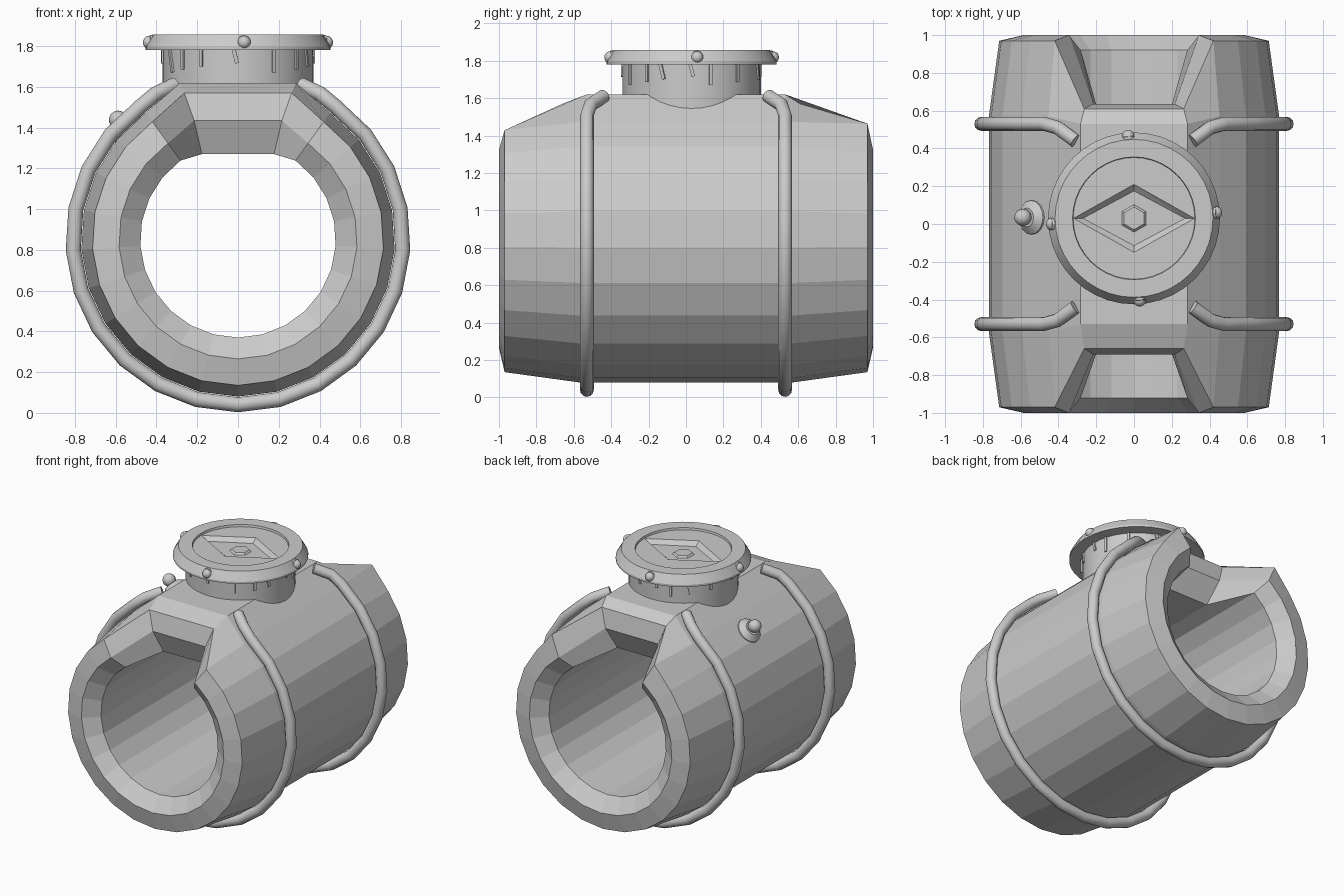
import bpy, bmesh, math
from mathutils import Vector, Matrix

if "Cube" in bpy.data.objects:
    bpy.data.objects.remove(bpy.data.objects["Cube"])

CZ = 0.85          # height of the pipe axis
STEP = math.radians(14.4)
CAP_Y = 0.03

grey = bpy.data.materials.new("grey")
grey.diffuse_color = (0.6, 0.6, 0.6, 1)
grey.use_nodes = True
grey.node_tree.nodes["Principled BSDF"].inputs["Base Color"].default_value = grey.diffuse_color


def finish(name, bm, smooth=None):
    bmesh.ops.recalc_face_normals(bm, faces=bm.faces)
    me = bpy.data.meshes.new(name)
    bm.to_mesh(me)
    bm.free()
    ob = bpy.data.objects.new(name, me)
    bpy.context.collection.objects.link(ob)
    me.materials.append(grey)
    if smooth:
        bpy.ops.object.select_all(action='DESELECT')
        ob.select_set(True)
        bpy.context.view_layer.objects.active = ob
        bpy.ops.object.shade_smooth_by_angle(angle=math.radians(smooth))
    return ob


def lathe(name, profile, n, matrix, smooth=30):
    """Revolve (radius, height) points about z; radius 0 makes a pole."""
    bm = bmesh.new()
    rings = []
    for r, h in profile:
        if r == 0:
            rings.append([bm.verts.new(matrix @ Vector((0, 0, h)))] * n)
        else:
            rings.append([bm.verts.new(matrix @ Vector((r * math.cos(2 * math.pi * i / n),
                          r * math.sin(2 * math.pi * i / n), h))) for i in range(n)])
    for a, b in zip(rings, rings[1:]):
        for i in range(n):
            j = (i + 1) % n
            bm.faces.new(list(dict.fromkeys((a[i], a[j], b[j], b[i]))))
    return finish(name, bm, smooth)


def facing(pos, direction):
    q = Vector(direction).to_track_quat('Z', 'Y')
    return Matrix.Translation(pos) @ q.to_matrix().to_4x4()


# pipe body: 25-sided ring with a flat deck and set-back notches at the top
bm = bmesh.new()
loops = []
rad = (0.48, 0.585, 0.715, 0.77)
for k in [k for k in range(25) if k not in (12, 13)]:
    a = k * STEP
    deck = k in (11, 14)
    loop = []
    for end in (-1, 1):
        if deck:
            ys = (0.62, 0.69, 0.66, 0.53) if end < 0 else (0.55, 0.635, 0.61, 0.53)
            zs = (1.27, 1.435, 1.57, 1.62)
        else:
            ys = (0.92, 1.0, 0.97, 0.57)
            zs = [CZ - r * math.cos(a) for r in rad]
        pts = []
        for i in range(4):
            z = zs[i]
            if k in (10, 15) and end > 0 and i == 2:
                z += 0.035
            pts.append(bm.verts.new((rad[i] * math.sin(a), end * ys[i], z)))
        loop += pts if end < 0 else pts[::-1]
    loops.append(loop)
for i in range(len(loops)):
    a, b = loops[i], loops[(i + 1) % len(loops)]
    for j in range(8):
        m = (j + 1) % 8
        bm.faces.new((a[j], b[j], b[m], a[m]))
finish("pipe_body", bm)

# hoops around the pipe, with ends bent inwards near the neck
for s, name in ((-1, "front_hoop"), (1, "back_hoop")):
    right = [(0.81 * math.sin(k * STEP), 0.53, CZ - 0.81 * math.cos(k * STEP)) for k in range(11)]
    right += [(0.405, 0.51, 1.565), (0.31, 0.44, 1.61)]
    path = [(-x, y, z) for x, y, z in right[:0:-1]] + right
    path = [Vector((x, y * s, z)) for x, y, z in path]
    bm = bmesh.new()
    prev = None
    N = 12
    for i, p in enumerate(path):
        t = (path[min(i + 1, len(path) - 1)] - path[max(i - 1, 0)]).normalized()
        out = Vector((p.x, 0, p.z - CZ))
        u = (out - t * out.dot(t)).normalized()
        v = t.cross(u)
        ring = [bm.verts.new(p + 0.037 * (u * math.cos(2 * math.pi * j / N)
                + v * math.sin(2 * math.pi * j / N))) for j in range(N)]
        if prev:
            for j in range(N):
                m = (j + 1) % N
                bm.faces.new((prev[j], prev[m], ring[m], ring[j]))
        if i in (0, len(path) - 1):
            bm.faces.new(ring)
        prev = ring
    finish(name, bm, 35)

# neck
base = Matrix.Translation((0, CAP_Y, 0))
lathe("neck", [(0, 1.5), (0.37, 1.5), (0.37, 1.79), (0, 1.79)], 40, base)

# thin drip ridges on the neck
bm = bmesh.new()
for i in range(16):
    a = 2 * math.pi * (i + 0.3 * math.sin(i * 5)) / 16
    length = 0.07 + 0.03 * (i * 7 % 4) / 2
    m = (base @ Matrix.Rotation(a, 4, 'Z') @ Matrix.Translation((0.37, 0, 1.785 - length / 2))
         @ Matrix.Rotation(0.25 * (i % 3 == 0), 4, 'X') @ Matrix.Diagonal((0.016, 0.018, length, 1)))
    bmesh.ops.create_cube(bm, size=1, matrix=m)
finish("neck_drips", bm)

# cap with dished top
cap = lathe("cap", [(0, 1.78), (0.455, 1.78), (0.455, 1.795), (0.418, 1.857), (0.325, 1.857),
                    (0.322, 1.842), (0, 1.842)], 40, base)

# diamond recess cut into the cap
bm = bmesh.new()
rings = []
for w, d, z in ((0.27, 0.145, 1.812), (0.32, 0.18, 1.842), (0.32, 0.18, 1.90)):
    rings.append([bm.verts.new((x, y + CAP_Y, z)) for x, y in ((w, 0), (0, d), (-w, 0), (0, -d))])
for a, b in zip(rings, rings[1:]):
    for i in range(4):
        bm.faces.new((a[i], a[(i + 1) % 4], b[(i + 1) % 4], b[i]))
bm.faces.new(rings[0][::-1])
bm.faces.new(rings[-1])
cutter = finish("diamond_cutter", bm)
cutter.hide_render = True
mod = cap.modifiers.new("diamond", 'BOOLEAN')
mod.operation = 'DIFFERENCE'
mod.solver = 'EXACT'
mod.object = cutter
bpy.ops.object.select_all(action='DESELECT')
cap.select_set(True)
bpy.context.view_layer.objects.active = cap
# apply the cut before smooth-by-angle data is used elsewhere
bpy.ops.object.modifier_apply(modifier=mod.name)
bpy.data.objects.remove(cutter)

# small stud in the diamond
lathe("diamond_stud", [(0, 1.80), (0.085, 1.80), (0.06, 1.825), (0, 1.825)], 6,
      base @ Matrix.Rotation(math.pi / 6, 4, 'Z'), None)

# round-headed bolts on the cap rim
dome = [(0.033 * math.cos(t * math.pi / 10), 0.01 + 0.033 * math.sin(t * math.pi / 10))
        for t in range(5)] + [(0, 0.043)]
for i in range(4):
    a = math.radians(4 + 90 * i)
    d = Vector((math.cos(a), math.sin(a), 0))
    lathe("cap_bolt_%d" % (i + 1), [(0, -0.04), (0.036, -0.04), (0.036, 0.008)] + dome, 12,
          facing(d * 0.425 + Vector((0, CAP_Y, 1.818)), d))

# side knob: cone base with a ball
d = Vector((-1, 0, 1)).normalized()
ball = [(0.045 * math.cos(t * math.pi / 12), 0.075 + 0.045 * math.sin(t * math.pi / 12))
        for t in range(-3, 6)] + [(0, 0.12)]
lathe("side_knob", [(0, -0.04), (0.095, -0.04), (0.09, 0.015), (0.05, 0.045)] + ball, 16,
      facing(Vector((0, 0.035, CZ)) + d * 0.757, d))
